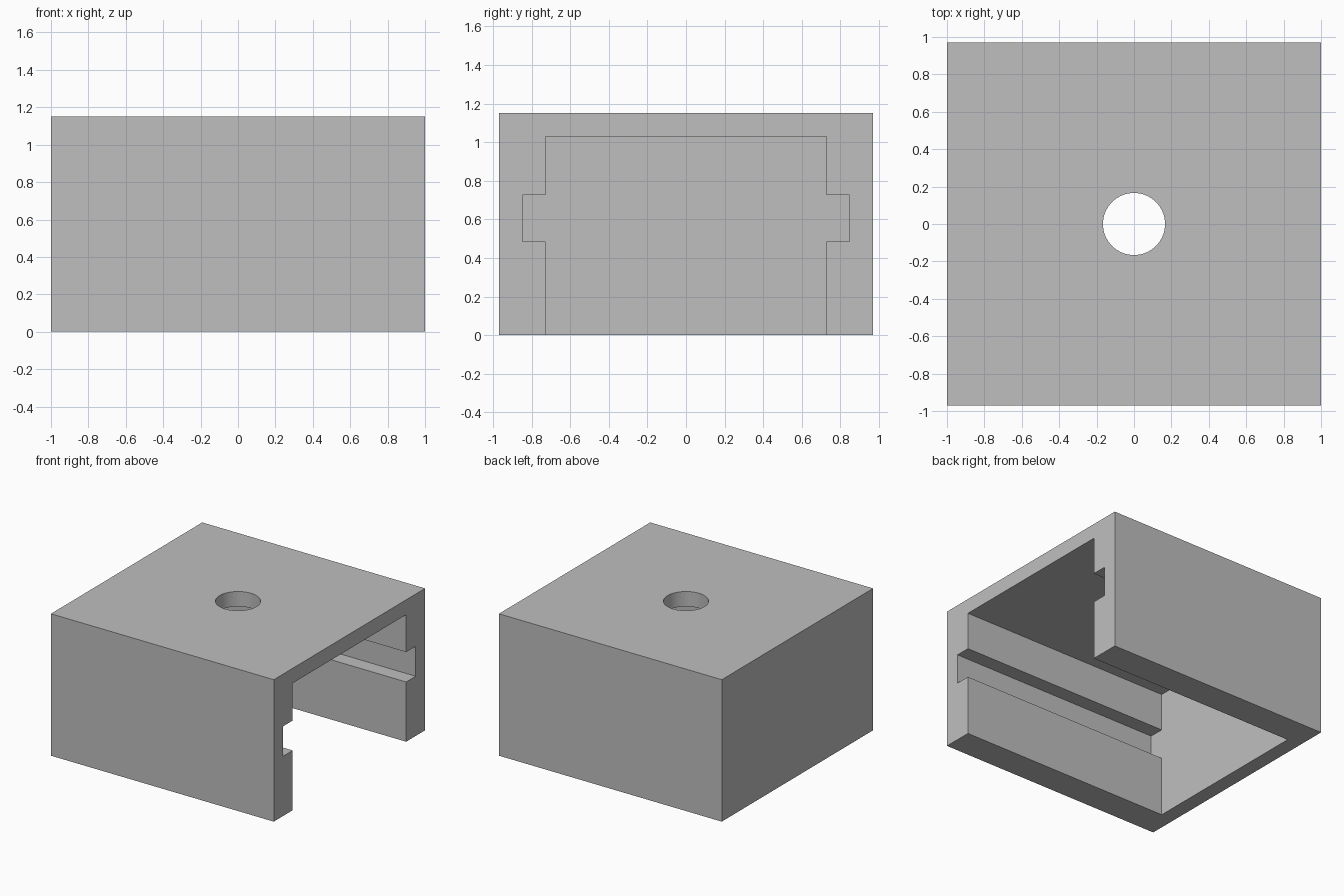
import bpy
import bmesh
from mathutils import Vector

default = bpy.data.objects.get("Cube")
if default:
    bpy.data.objects.remove(default, do_unlink=True)

UNIT = 2 / 16.5          # wall thickness
LENGTH, WIDTH, HEIGHT = 16.5 * UNIT, 16 * UNIT, 9.5 * UNIT
HOLE_RADIUS = 0.166

grey = bpy.data.materials.new("plain grey")
grey.use_nodes = True
colour = (0.52, 0.52, 0.52, 1)
grey.diffuse_color = colour
grey.node_tree.nodes["Principled BSDF"].inputs["Base Color"].default_value = colour


def extruded(name, profile, x0, x1):
    """Solid made by pushing a (y, z) outline from x0 to x1."""
    bm = bmesh.new()
    face = bm.faces.new([bm.verts.new((x0, y, z)) for y, z in profile])
    result = bmesh.ops.extrude_face_region(bm, geom=[face])
    moved = [g for g in result["geom"] if isinstance(g, bmesh.types.BMVert)]
    bmesh.ops.translate(bm, verts=moved, vec=Vector((x1 - x0, 0, 0)))
    bmesh.ops.recalc_face_normals(bm, faces=bm.faces)
    mesh = bpy.data.meshes.new(name)
    bm.to_mesh(mesh)
    bm.free()
    mesh.materials.append(grey)
    obj = bpy.data.objects.new(name, mesh)
    bpy.context.collection.objects.link(obj)
    return obj


def cut(target, cutter):
    """Subtract the cutter from the target and remove it."""
    cutter.hide_render = True
    mod = target.modifiers.new("cut", "BOOLEAN")
    mod.operation = "DIFFERENCE"
    mod.solver = "EXACT"
    mod.object = cutter
    bpy.context.view_layer.objects.active = target
    bpy.ops.object.modifier_apply(modifier=mod.name)
    bpy.data.objects.remove(cutter, do_unlink=True)


# Outer block
half = WIDTH / 2
block = [(-half, 0), (half, 0), (half, HEIGHT), (-half, HEIGHT)]
housing = extruded("slotted_housing", block, -LENGTH / 2, LENGTH / 2)

# Cavity with a side groove in each wall, open below and at one end
side = [(6, -1), (6, 4), (7, 4), (7, 6), (6, 6), (6, 8.5)]
outline = side + [(-y, z) for y, z in reversed(side)]
cavity = extruded("cavity_cutter", [(y * UNIT, z * UNIT) for y, z in outline],
                  -LENGTH / 2 + UNIT, LENGTH / 2 + UNIT)
cut(housing, cavity)

# Round hole through the top plate
bpy.ops.mesh.primitive_cylinder_add(vertices=64, radius=HOLE_RADIUS, depth=4 * UNIT,
                                    location=(0, 0, HEIGHT))
hole = bpy.context.object
hole.name = "hole_cutter"
hole.data.materials.append(grey)
cut(housing, hole)

# Smooth hole wall, crisp edges elsewhere
bpy.ops.object.select_all(action="DESELECT")
housing.select_set(True)
bpy.context.view_layer.objects.active = housing
bpy.ops.object.shade_smooth_by_angle()
